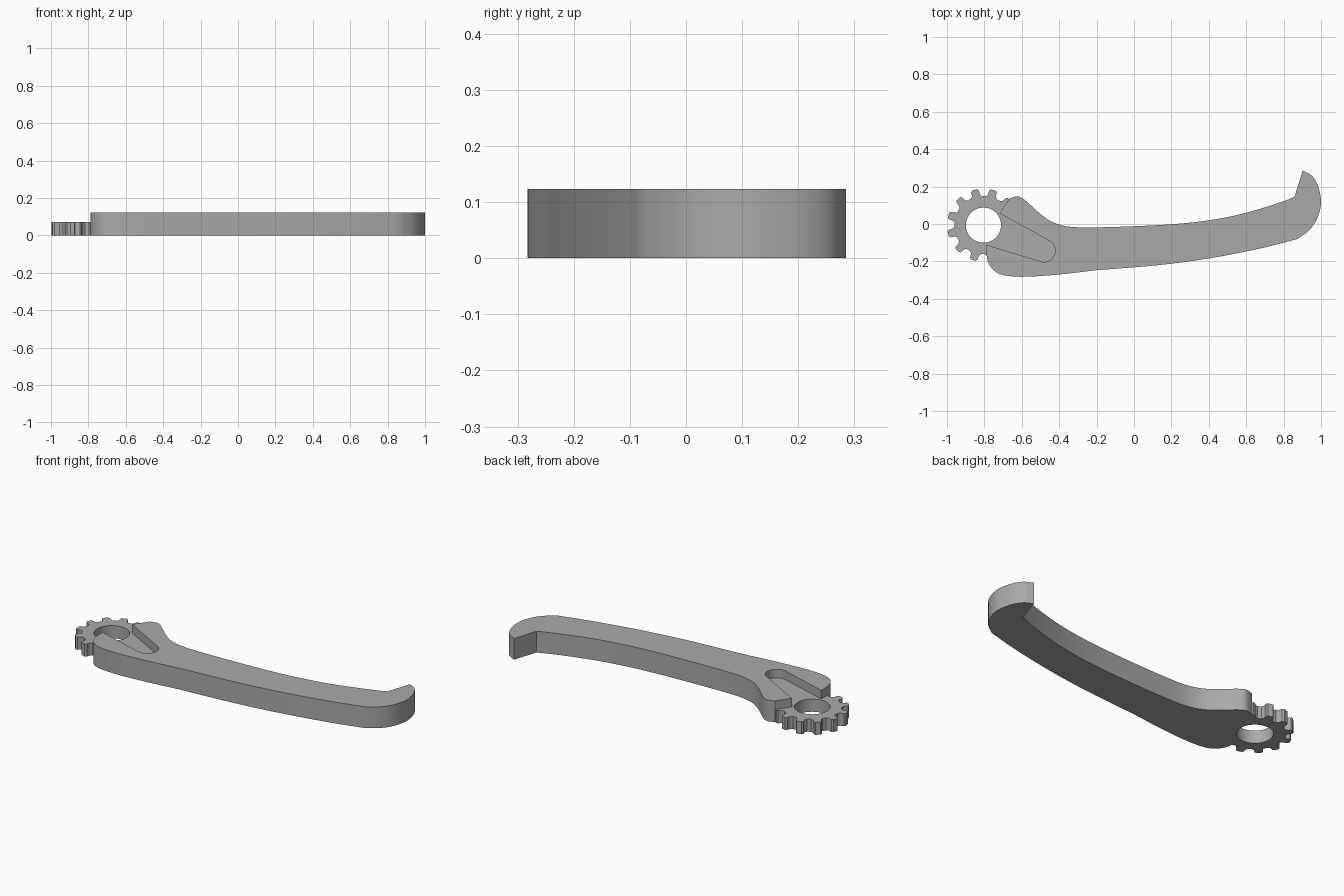
import bpy, bmesh
from math import sin, cos, radians, pi
from mathutils import Vector

if "Cube" in bpy.data.objects:
    bpy.data.objects.remove(bpy.data.objects["Cube"])

LEVER_TOP, GEAR_TOP = 0.123, 0.073
HUB = Vector((-0.805, -0.006))

grey = bpy.data.materials.new("plain_grey")
grey.use_nodes = True
grey.diffuse_color = (0.4, 0.4, 0.4, 1)
grey.node_tree.nodes["Principled BSDF"].inputs["Base Color"].default_value = (0.4, 0.4, 0.4, 1)


def spline(points, steps=5):
    """Smooth curve through the points, ends included."""
    p = [Vector(q) for q in points]
    p = [2 * p[0] - p[1]] + p + [2 * p[-1] - p[-2]]
    out = []
    for a, b, c, d in zip(p, p[1:], p[2:], p[3:]):
        for i in range(steps):
            t = i / steps
            out.append(0.5 * (2 * b + (c - a) * t + (2 * a - 5 * b + 4 * c - d) * t ** 2
                              + (3 * b - a - 3 * c + d) * t ** 3))
    return out + [p[-2]]


def arc(centre, radius, start, end, steps):
    angles = [radians(start + (end - start) * i / steps) for i in range(steps + 1)]
    return [centre + radius * Vector((cos(a), sin(a))) for a in angles]


def plate(name, outline, bottom, top):
    """Flat outline extruded upwards."""
    bm = bmesh.new()
    face = bm.faces.new([bm.verts.new((p[0], p[1], bottom)) for p in outline])
    up = bmesh.ops.extrude_face_region(bm, geom=[face])["geom"]
    bmesh.ops.translate(bm, vec=(0, 0, top - bottom),
                        verts=[v for v in up if isinstance(v, bmesh.types.BMVert)])
    bmesh.ops.recalc_face_normals(bm, faces=bm.faces)
    mesh = bpy.data.meshes.new(name)
    bm.to_mesh(mesh)
    bm.free()
    mesh.materials.append(grey)
    obj = bpy.data.objects.new(name, mesh)
    bpy.context.collection.objects.link(obj)
    return obj


def combine(obj, other, operation):
    """Apply a boolean and discard the helper."""
    bpy.context.view_layer.objects.active = obj
    mod = obj.modifiers.new("combine", "BOOLEAN")
    mod.object, mod.operation, mod.solver = other, operation, "EXACT"
    bpy.ops.object.modifier_apply(modifier=mod.name)
    bpy.data.objects.remove(other)


# Lever outline: inner edge, hooked tip, outer edge, rounded heel
inner_edge = spline([(-0.665, 0.137), (-0.62, 0.147), (-0.58, 0.125), (-0.49, 0.045),
                     (-0.41, 0.0), (-0.29, -0.018), (0.0, -0.012), (0.28, 0.005),
                     (0.5, 0.037), (0.67, 0.08), (0.8, 0.122), (0.858, 0.145)])
hook = spline([(0.902, 0.285), (0.952, 0.257), (0.985, 0.2), (1.0, 0.115),
               (0.982, 0.035), (0.94, -0.03), (0.875, -0.08)])
outer_edge = spline([(0.875, -0.08), (0.67, -0.132), (0.4, -0.184), (0.13, -0.22),
                     (-0.21, -0.248)])[1:]
heel = spline([(-0.21, -0.248), (-0.4, -0.27), (-0.58, -0.282), (-0.69, -0.275),
               (-0.745, -0.252), (-0.777, -0.21), (-0.788, -0.165), (-0.788, -0.112)])[1:]
hub_arc = arc(HUB, 0.107, -81, 36, 20)
lever = plate("lever", inner_edge + hook + outer_edge + heel + hub_arc, 0, LEVER_TOP)

# Tapered slot with a rounded end, open towards the hub
slot_end = arc(Vector((-0.481, -0.143)), 0.06, -106, 62, 14)
slot = plate("slot_cutter", [(-0.85, 0.057), (-0.85, -0.095), (-0.788, -0.112)] + slot_end
             + [(-0.718, 0.057)], GEAR_TOP, 0.3)
combine(lever, slot, "DIFFERENCE")

# Gear with twelve rounded teeth and a bore
gear_outline = []
for i in range(12):
    for offset, radius in ((-11, 0.156), (-7.5, 0.166), (-6.5, 0.187), (-4, 0.195),
                           (4, 0.195), (6.5, 0.187), (7.5, 0.166), (11, 0.156)):
        a = radians(14 + 30 * i + offset)
        gear_outline.append(HUB + radius * Vector((cos(a), sin(a))))
gear = plate("gear", gear_outline, 0, GEAR_TOP)
bore = plate("bore_cutter", arc(HUB, 0.094, 0, 354.375, 63), -0.1, 0.3)
combine(gear, bore, "DIFFERENCE")

# One solid piece, smooth sides with crisp rims
combine(lever, gear, "UNION")
lever.name = "geared_lever"
bpy.ops.object.select_all(action="DESELECT")
lever.select_set(True)
bpy.context.view_layer.objects.active = lever
bpy.ops.object.shade_smooth_by_angle(angle=radians(25))
